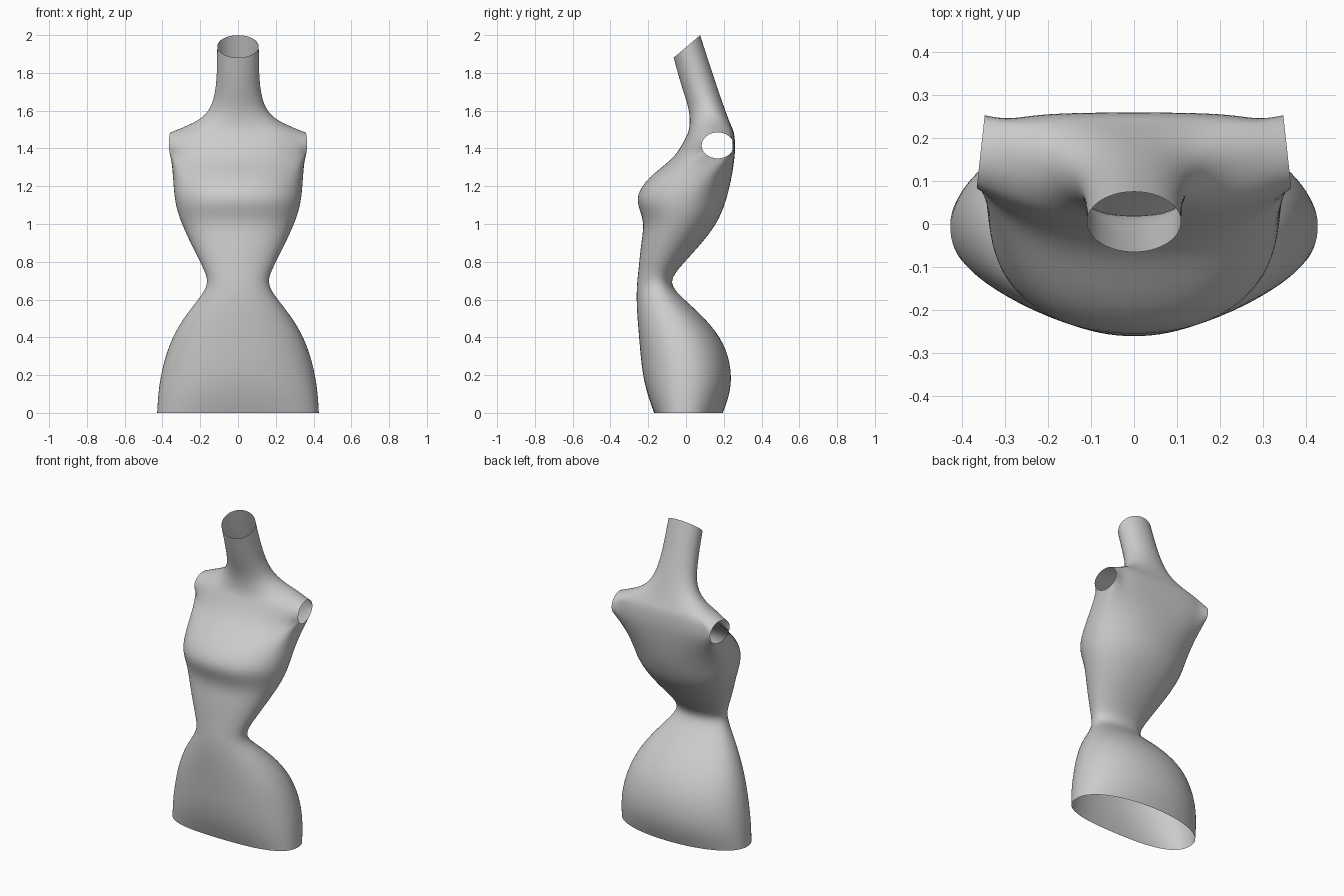
import bpy, bmesh
from math import sin, cos, radians, pi

if "Cube" in bpy.data.objects:
    bpy.data.objects.remove(bpy.data.objects["Cube"])

N = 24
# cross-sections: height, half width, y of side, y of front, y of back
RINGS = [
    (0, .432, 0, -.17, .197),
    (.1, .427, 0, -.208, .236),
    (.22, .41, 0, -.235, .246),
    (.37, .367, -.02, -.248, .208),
    (.5, .295, -.06, -.259, .105),
    (.61, .203, -.13, -.264, -.02),
    (.69, .15, -.17, -.26, -.098),
    (.78, .192, -.14, -.25, -.025),
    (.9, .254, -.08, -.239, .088),
    (1, .3, -.03, -.222, .163),
    (1.075, .327, -.01, -.248, .197),
    (1.15, .341, .01, -.27, .222),
    (1.25, .347, .07, -.2, .244),
    (1.35, .355, .165, -.088, .258),    # armhole bottom
    (1.415, .365, .168, -.035, .262),   # armhole middle
    (1.485, .365, .168, .002, .256),    # armhole top
    (1.515, .285, .16, .014, .242),
    (1.555, .195, .14, .02, .225),
    (1.625, .134, .112, .016, .196),
    (1.76, .112, .062, -.025, .142),
    (1.94, .111, .005, -.066, .076),
]
ARM = 13          # index of the ring at the bottom of the armholes


def ring_point(ring, i):
    z, w, y_side, y_front, y_back = ring
    a = 2 * pi * i / N
    c, s = cos(a), sin(a)
    # the neck leans back, the shoulder line dips at the front
    tilt = .06 * min(1, max(0, (z - 1.55) / .39))
    dip = .02 if 1.3 < z < 1.6 else 0
    # the back is squarest at the shoulders, the front at the hips
    shoulder = max(0, 1 - abs(z - 1.42) / .22)
    if s > 0:
        y1, z1, n = y_back, z + tilt, 2.1 + 1.4 * shoulder
    else:
        y1, z1, n = y_front, z - tilt - dip, 2.2 + max(0, .5 - 3 * z)
    if z > 1.6:
        n = 2
    u, v = abs(c) ** (2 / n), abs(s) ** (2 / n)
    if i % (N // 2) == N // 4:
        u = 0
    return (w * u * (1 if c > 0 else -1), y_side + (y1 - y_side) * v, z + (z1 - z) * v)


# Loft the body from the rings
bm = bmesh.new()
grid = [[bm.verts.new(ring_point(r, i)) for i in range(N)] for r in RINGS]
for j in range(len(RINGS) - 1):
    for i in range(N):
        # leave the armholes open on both sides
        k = i % (N // 2)
        if j in (ARM, ARM + 1) and (k in (0, 1) or k >= N // 2 - 2):
            continue
        n = (i + 1) % N
        bm.faces.new((grid[j][i], grid[j][n], grid[j + 1][n], grid[j + 1][i]))


# Shape the armhole rims into tilted ovals
def rim(vert, side, deg):
    y = .168 + .089 * cos(radians(deg))
    z = 1.416 + .072 * sin(radians(deg))
    x = .357 - .11 * (y - .168) + .07 * min(0, z - 1.416)
    vert.co = (side * x, y, z)


for side, base in ((1, 0), (-1, N // 2)):
    for k in range(-2, 3):
        i = (base + side * k) % N
        rim(grid[ARM][i], side, -90 + 30 * k)
        rim(grid[ARM + 2][i], side, 90 - 30 * k)
        if abs(k) == 2:
            rim(grid[ARM + 1][i], side, 0 if k > 0 else 180)

# Remove the loose points inside the armholes
bmesh.ops.delete(bm, geom=[v for v in bm.verts if not v.link_faces], context='VERTS')
bmesh.ops.recalc_face_normals(bm, faces=bm.faces)
for f in bm.faces:
    f.smooth = True

mesh = bpy.data.meshes.new("torso")
bm.to_mesh(mesh)
bm.free()
torso = bpy.data.objects.new("torso", mesh)
bpy.context.collection.objects.link(torso)
sub = torso.modifiers.new("smooth", 'SUBSURF')
sub.levels = sub.render_levels = 2
